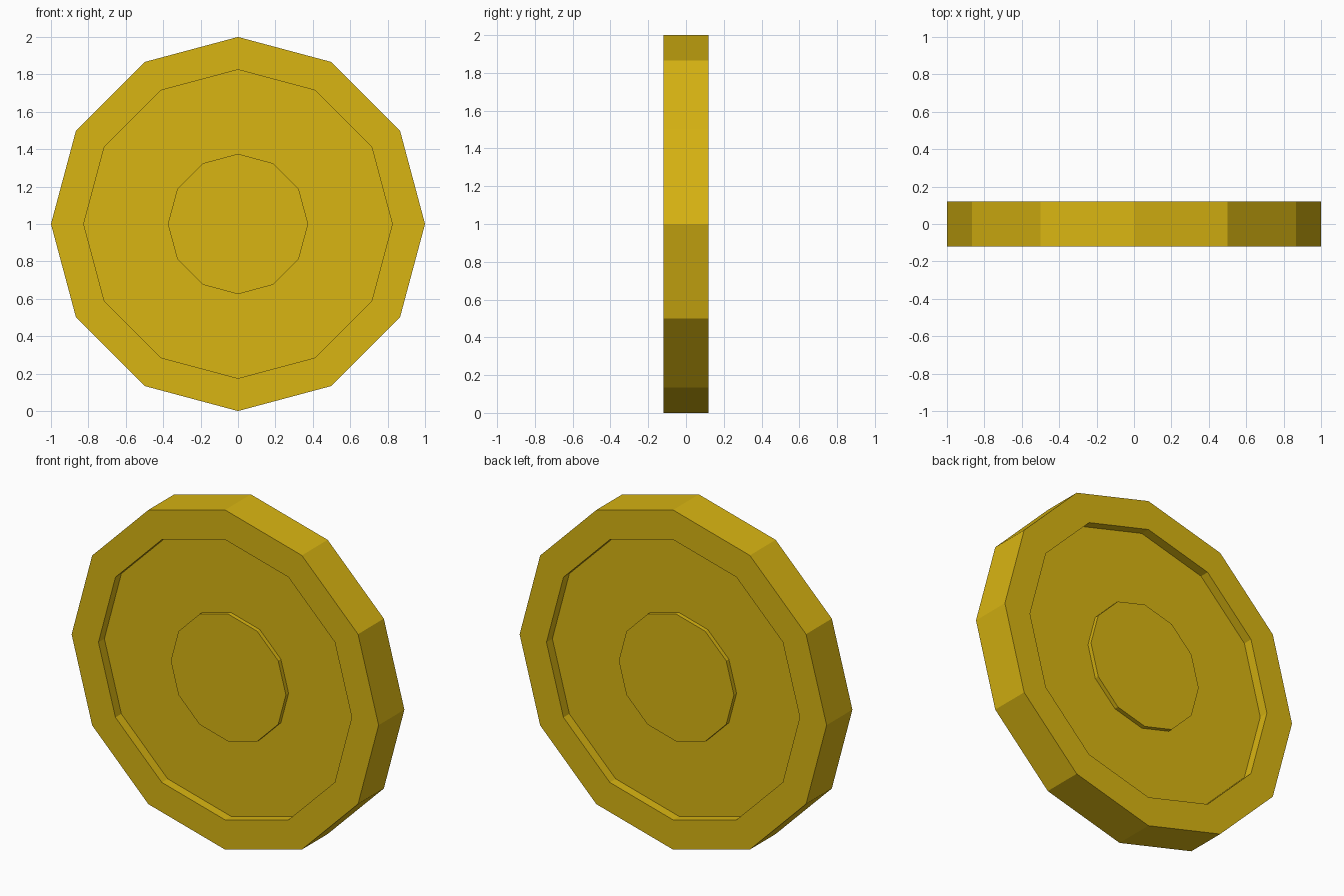
import bpy
import bmesh
from math import tau
from mathutils import Matrix, Vector

cube = bpy.data.objects.get("Cube")
if cube:
    bpy.data.objects.remove(cube, do_unlink=True)

SIDES = 12
RIM, FLOOR, BOSS = 0.12, 0.065, 0.09          # half thickness of each level
R_OUTER, R_INNER, R_BOSS = 1.0, 0.825, 0.375

gold = bpy.data.materials.new("gold")
gold.use_nodes = True
colour = (0.69, 0.46, 0.006, 1)
gold.diffuse_color = colour
gold.node_tree.nodes["Principled BSDF"].inputs["Base Color"].default_value = colour

# Half section from the boss to the rim, mirrored to the other side
half = [(R_BOSS, BOSS), (R_BOSS, FLOOR), (R_INNER, FLOOR),
        (R_INNER, RIM), (R_OUTER, RIM)]
profile = [(r, -y) for r, y in half] + [(r, y) for r, y in reversed(half)]

# Turn the section around the y axis into twelve flat sides
bm = bmesh.new()
verts = [bm.verts.new((r, y, 0)) for r, y in profile]
edges = [bm.edges.new(pair) for pair in zip(verts, verts[1:])]
bmesh.ops.spin(bm, geom=verts + edges, cent=(0, 0, 0), axis=(0, 1, 0),
               angle=tau, steps=SIDES, use_duplicate=False)
bmesh.ops.remove_doubles(bm, verts=bm.verts, dist=0.0001)

# Close both boss faces
bmesh.ops.holes_fill(bm, edges=[e for e in bm.edges if e.is_boundary], sides=SIDES)
bmesh.ops.recalc_face_normals(bm, faces=bm.faces)
bmesh.ops.transform(bm, matrix=Matrix.Translation(Vector((0, 0, R_OUTER))), verts=bm.verts)

mesh = bpy.data.meshes.new("coin")
bm.to_mesh(mesh)
bm.free()
mesh.materials.append(gold)
coin = bpy.data.objects.new("coin", mesh)
bpy.context.collection.objects.link(coin)
